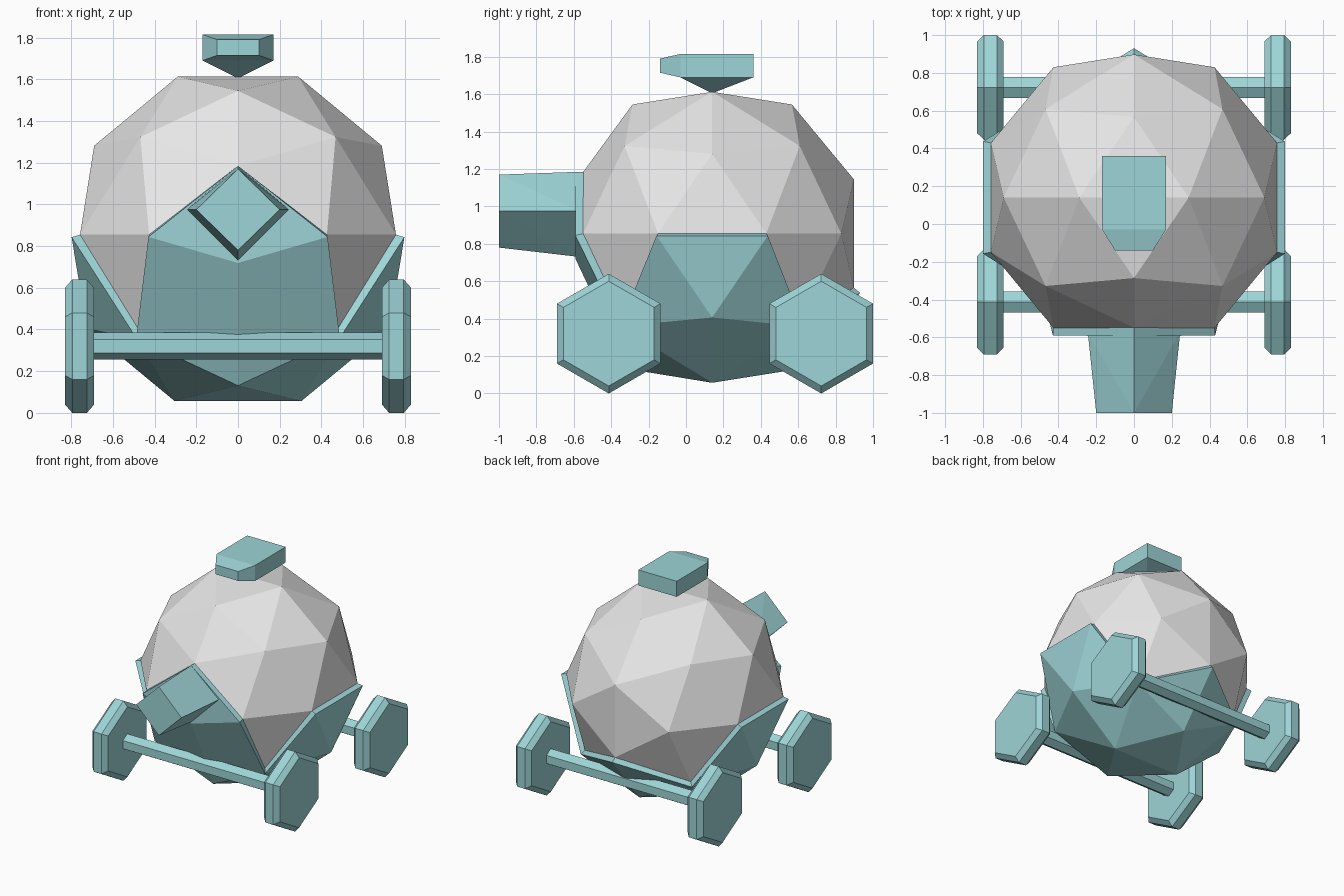
import bpy, bmesh, math
from mathutils import Vector

cube = bpy.data.objects.get("Cube")
if cube:
    bpy.data.objects.remove(cube, do_unlink=True)


def material(name, rgb):
    m = bpy.data.materials.new(name)
    m.use_nodes = True
    m.diffuse_color = (*rgb, 1)
    m.node_tree.nodes["Principled BSDF"].inputs["Base Color"].default_value = (*rgb, 1)
    return m


teal = material("pale teal", (0.34, 0.66, 0.68))
grey = material("light grey", (0.8, 0.8, 0.8))


def convex(name, points, mat, keep=None, merge=True):
    """Flat-faced solid around the points; keep() picks which faces stay."""
    bm = bmesh.new()
    for p in points:
        bm.verts.new(p)
    bmesh.ops.convex_hull(bm, input=bm.verts[:])
    bmesh.ops.recalc_face_normals(bm, faces=bm.faces[:])
    if merge:
        bmesh.ops.dissolve_limit(bm, angle_limit=0.01, verts=bm.verts[:], edges=bm.edges[:])
    if keep:
        drop = [f for f in bm.faces if not keep(f.calc_center_median())]
        bmesh.ops.delete(bm, geom=drop, context='FACES')
    mesh = bpy.data.meshes.new(name)
    bm.to_mesh(mesh)
    bm.free()
    mesh.materials.append(mat)
    ob = bpy.data.objects.new(name, mesh)
    bpy.context.collection.objects.link(ob)
    return ob


def hex_ring(x, y, z, r):
    """Hexagon across the x axis with a corner pointing up."""
    return [(x, y + r * math.sin(k * math.pi / 3), z + r * math.cos(k * math.pi / 3))
            for k in range(6)]


# Faceted ball: corners of a dodecahedron and an icosahedron on one sphere
R = 0.811
PHI = (1 + math.sqrt(5)) / 2
signs = [(s, t) for s in (-1, 1) for t in (-1, 1)]
ball = [Vector((s, t, u)) for s, t in signs for u in (-1, 1)]
for s, t in signs:
    for a, b in ((s / PHI, t * PHI), (t * PHI, s)):
        ball += [Vector((a, 0, b)), Vector((b, a, 0)), Vector((0, b, a))]
ball = [v.normalized() * R for v in ball]

# Flatten the nose so the spout has a diamond to sit on
for v in ball:
    if abs(v.x) < 0.01 and v.y < -0.7:
        v.y, v.z = -0.689, (0.33 if v.z > 0 else -0.125)


def in_hull(c):
    return c.z < -0.27 or (c.y < -0.6 and c.z < 0.15) or (abs(c.y) < 0.1 and c.z < -0.1)


centre = (0, 0.14, 0.855)
body = convex("body", ball, grey, lambda c: not in_hull(c), merge=False)
hull = convex("lower_hull", ball, teal, in_hull, merge=False)
body.location = hull.location = centre
shell = hull.modifiers.new("thickness", 'SOLIDIFY')
shell.thickness = 0.043
shell.offset = 1

# Diamond spout at the front
spout = []
for y, w, top, low in ((-1, 0.2, 1.17, 0.78), (-0.57, 0.245, 1.185, 0.73)):
    spout += [(w, y, 0.975), (-w, y, 0.975), (0, y, top), (0, y, low)]
convex("spout", spout, teal)

# Roof block with a tapered front, standing on an inverted pyramid
block, foot = [], [(0, 0.14, 1.605)]
for s in (-1, 1):
    for y, x, z0, z1 in ((0.36, 0.17, 1.69, 1.815), (-0.03, 0.17, 1.69, 1.815),
                         (-0.14, 0.1, 1.715, 1.79)):
        block += [(s * x, y, z0), (s * x, y, z1)]
    foot += [(s * 0.17, 0.36, 1.69), (s * 0.17, -0.03, 1.69)]
convex("roof_block", block, teal)
convex("roof_foot", foot, teal)

# Hexagonal axles and bevelled hexagonal wheels
AXLE_Z = 0.32
for place, y in (("front", -0.413), ("back", 0.723)):
    convex(place + "_axle", [p for x in (-0.7, 0.7) for p in hex_ring(x, y, AXLE_Z, 0.065)], teal)
    for side, s in (("left", 1), ("right", -1)):
        wheel = []
        for x, r in ((0.69, 0.28), (0.725, 0.32), (0.795, 0.32), (0.83, 0.28)):
            wheel += hex_ring(s * x, y, AXLE_Z, r)
        convex(place + "_" + side + "_wheel", wheel, teal)
